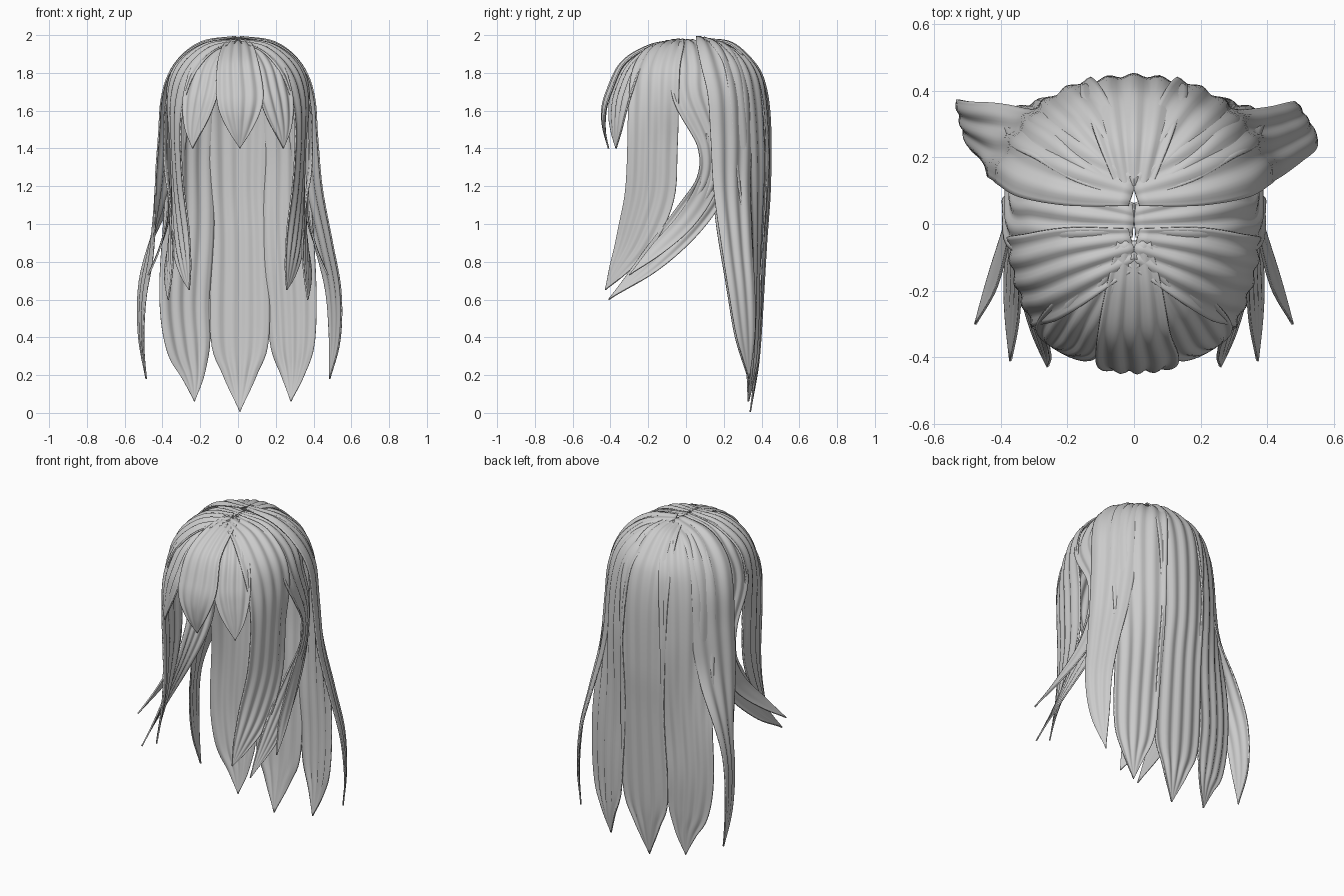
import bpy, math
from mathutils import Vector, Quaternion

STEPS, COLS = 6, 24


def catmull(rows):
    """Smoothly resample (x, y, z, width) rows."""
    r = [Vector(p) for p in rows]
    r = [r[0] * 2 - r[1]] + r + [r[-1] * 2 - r[-2]]
    out = []
    for i in range(1, len(r) - 2):
        a, b, c, d = r[i - 1:i + 3]
        for k in range(STEPS):
            t = k / STEPS
            out.append(0.5 * (2 * b + (c - a) * t + (2 * a - 5 * b + 4 * c - d) * t * t
                              + (3 * b - a - 3 * c + d) * t ** 3))
    return out + [r[-2]]


def ramp(z, high, low):
    t = min(1, max(0, (high - z) / (high - low)))
    return t * t * (3 - 2 * t)


def lock(name, rows, waves=5, side=1, lift=0.0, twist=0, span=(1.5, 0.8)):
    """A rippled sheet of hair that follows a spine and curves round the head.
    It turns by twist degrees about z between the two heights in span."""
    pts = catmull([(x * side, y, z, w) for x, y, z, w in rows])
    n = len(pts)
    verts, faces = [], []
    for i, p in enumerate(pts):
        pos = p.xyz
        tan = (pts[min(i + 1, n - 1)].xyz - pts[max(i - 1, 0)].xyz).normalized()
        out = pos - Vector((0, 0, min(pos.z, 1.5)))
        turn = math.radians(twist * side) * ramp(pos.z, *span)
        out.rotate(Quaternion((0, 0, 1), turn))
        out = (out - tan * out.dot(tan)).normalized()
        cross = tan.cross(out)
        w = max(p.w, 0.003)
        amp = 0.006 * min(1, (w / 0.2) ** 2)
        bend = 1 - 0.5 * ramp(pos.z, 1.5, 0.8)
        for j in range(COLS + 1):
            u = 2 * j / COLS - 1
            s = u * w / 2
            sag = bend * s * s / 0.8
            ripple = amp * math.cos(u * math.pi * waves)
            verts.append(pos + cross * s + out * (ripple - sag + lift))
    for i in range(n - 1):
        for j in range(COLS):
            a = i * (COLS + 1) + j
            faces.append((a, a + 1, a + COLS + 2, a + COLS + 1))
    me = bpy.data.meshes.new(name)
    me.from_pydata(verts, [], faces)
    ob = bpy.data.objects.new(name, me)
    bpy.context.collection.objects.link(ob)
    mod = ob.modifiers.new("thickness", 'SOLIDIFY')
    mod.thickness, mod.offset = 0.008, 0
    bpy.ops.object.select_all(action='DESELECT')
    ob.select_set(True)
    bpy.context.view_layer.objects.active = ob
    bpy.ops.object.shade_smooth_by_angle(angle=math.radians(50))


# Fringe and back centre
lock("fringe_centre", [
    (0, -.05, 1.975, .10), (0, -.20, 1.94, .17), (0, -.34, 1.85, .22), (.01, -.415, 1.70, .25),
    (.01, -.44, 1.60, .22), (.01, -.435, 1.50, .13), (.01, -.41, 1.40, 0)], 4)
lock("back_centre", [
    (0, .10, 1.98, .10), (0, .24, 1.955, .21), (0, .35, 1.86, .28), (0, .41, 1.75, .32),
    (0, .44, 1.55, .32), (0, .44, 1.20, .30), (.01, .42, .90, .30), (.01, .39, .40, .31),
    (.01, .37, .20, .18), (.01, .34, .005, 0)], 4)

for side, tag in ((1, "right"), (-1, "left")):
    shift = 0 if side > 0 else -.05      # the left back tip sits further in
    # Fringe sides
    lock("fringe_side_" + tag, [
        (.03, -.06, 1.97, .10), (.10, -.18, 1.93, .15), (.165, -.285, 1.835, .19),
        (.20, -.345, 1.70, .21), (.22, -.365, 1.60, .18), (.235, -.37, 1.50, .11),
        (.24, -.37, 1.40, 0)], 4, side)
    # Long lock in front of the ear
    lock("front_lock_" + tag, [
        (.0, -.07, 1.97, .12), (.17, -.12, 1.935, .23), (.295, -.165, 1.82, .28),
        (.345, -.175, 1.65, .28), (.34, -.18, 1.40, .27), (.325, -.195, 1.15, .27),
        (.30, -.27, .92, .22), (.275, -.36, .76, .11), (.255, -.425, .65, 0)],
        4, side, .004, 17, (1.85, 1.4))
    # Side lock swinging forward, with a slim companion
    lock("swing_lock_" + tag, [
        (.0, .01, 1.975, .10), (.18, .03, 1.945, .22), (.30, .05, 1.84, .26),
        (.36, .06, 1.68, .26), (.365, .145, 1.43, .18), (.355, .14, 1.22, .18),
        (.355, .02, 1.03, .18), (.365, -.19, .80, .13), (.37, -.41, .60, 0)], 4, side)
    lock("slim_lock_" + tag, [
        (.355, .13, 1.55, .06), (.36, .15, 1.40, .10), (.36, .11, 1.20, .11),
        (.375, .0, 1.02, .10), (.42, -.16, .86, .07), (.475, -.30, .73, 0)], 2, side)
    # Outer back lock flaring outward; the left one turns to face back
    lock("outer_back_lock_" + tag, [
        (.0, .10, 1.98, .10), (.17, .155, 1.945, .21), (.285, .205, 1.84, .27),
        (.345, .24, 1.68, .27), (.365, .25, 1.45, .26), (.395, .25, 1.18, .23),
        (.455, .27, .90, .19), (.505, .295, .65, .16), (.51, .315, .40, .11),
        (.48, .33, .18, 0)], 3, side, .006, 0 if side > 0 else -45, (1.3, .7))
    # Wide back side lock
    lock("back_side_lock_" + tag, [
        (.01, .12, 1.975, .10), (.12, .215, 1.94, .22), (.205, .305, 1.84, .29),
        (.25, .345, 1.68, .32), (.265, .365, 1.40, .31), (.265, .37, 1.0, .29),
        (.285, .365, .60, .275), (.29 + shift / 2, .355, .35, .24),
        (.29 + shift, .345, .20, .13), (.28 + shift, .33, .06, 0)], 4, side, 0, 22, (1.4, .7))
